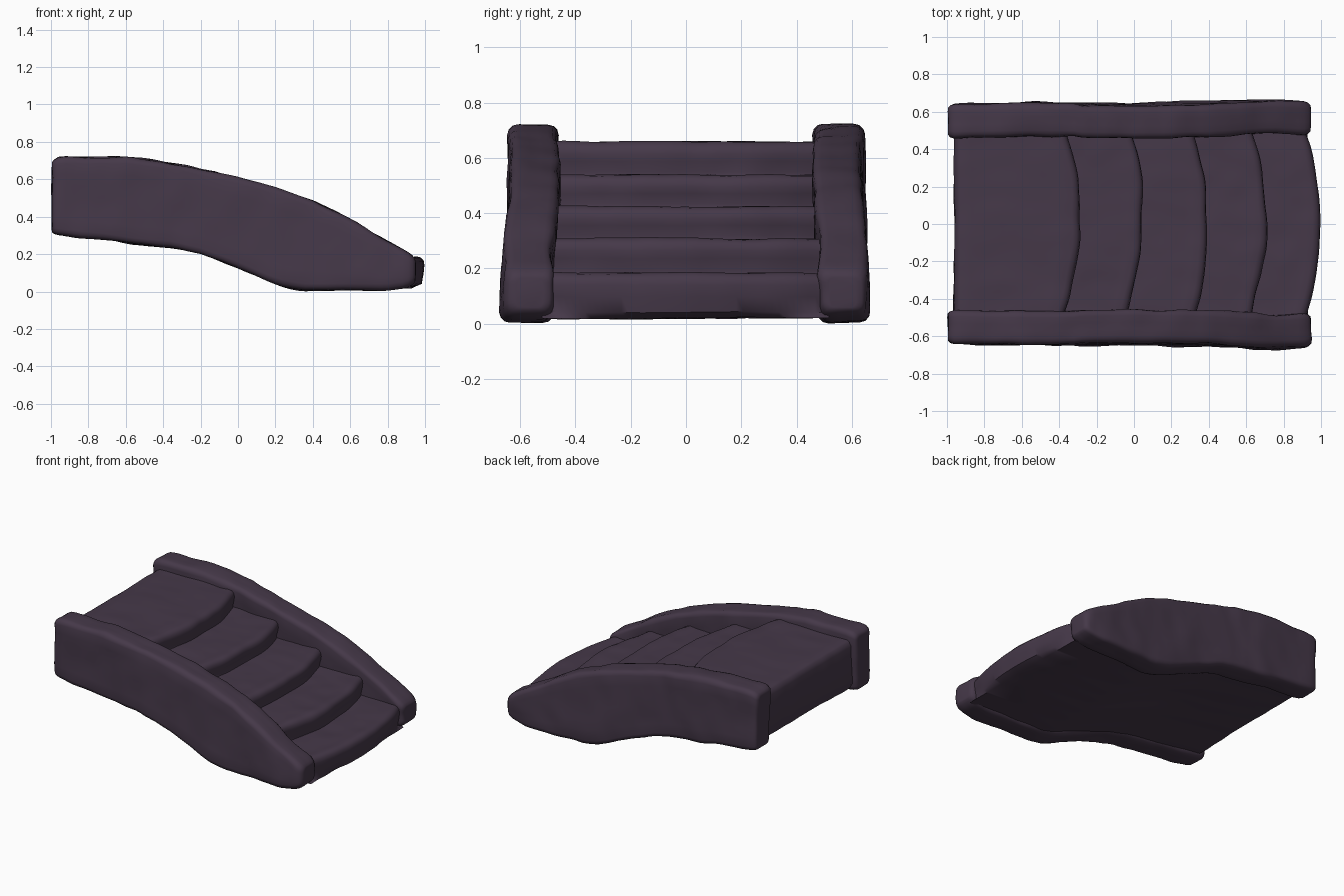
import bpy, bmesh, math
from mathutils import Vector, noise

if "Cube" in bpy.data.objects:
    bpy.data.objects.remove(bpy.data.objects["Cube"])

stone = bpy.data.materials.new("dark plum stone")
stone.diffuse_color = (0.060, 0.040, 0.066, 1)
stone.use_nodes = True
stone.node_tree.nodes["Principled BSDF"].inputs["Base Color"].default_value = stone.diffuse_color


def interp(table, x):
    # smooth-enough lookup in a list of (x, value)
    if x <= table[0][0]:
        return table[0][1]
    for (a, va), (b, vb) in zip(table, table[1:]):
        if x <= b:
            return va + (vb - va) * (x - a) / (b - a)
    return table[-1][1]


def loft(name, rings, amp, seed, angle):
    # skin closed rings, cap both ends, roughen like hewn stone
    bm = bmesh.new()
    rows = [[bm.verts.new(p) for p in r] for r in rings]
    n = len(rows[0])
    for a, b in zip(rows, rows[1:]):
        for i in range(n):
            bm.faces.new((a[i], a[(i + 1) % n], b[(i + 1) % n], b[i]))
    bm.faces.new(rows[0])
    bm.faces.new(rows[-1])
    bmesh.ops.recalc_face_normals(bm, faces=bm.faces)
    bm.normal_update()
    off = Vector((seed * 7.3, seed * 3.1, seed * 5.7))
    moves = []
    for v in bm.verts:
        d = noise.noise(v.co * 4 + off) + 0.6 * noise.noise(v.co * 9 + off)
        moves.append((v, v.normal * d * amp))
    for v, m in moves:
        v.co += m
        v.co.z = max(v.co.z, 0.0)
    me = bpy.data.meshes.new(name)
    bm.to_mesh(me)
    bm.free()
    me.materials.append(stone)
    ob = bpy.data.objects.new(name, me)
    bpy.context.collection.objects.link(ob)
    bpy.context.view_layer.objects.active = ob
    ob.select_set(True)
    bpy.ops.object.shade_smooth_by_angle(angle=math.radians(angle))
    ob.select_set(False)
    return ob


# side walls: curved rounded beams
TOP = [(-1, .70), (-.95, .72), (-.6, .718), (-.3, .68), (0, .61), (.2, .555), (.4, .485),
       (.6, .385), (.8, .275), (.9, .215), (.95, .18)]
BOT = [(-1, .305), (-.85, .29), (-.7, .275), (-.55, .25), (-.35, .235), (-.2, .2), (0, .125),
       (.15, .06), (.25, .025), (.35, .008), (.8, .008), (.9, .02), (.95, .045)]
MID = [(-1, .553), (-.5, .56), (0, .553), (.4, .56), (.75, .578), (.95, .565)]


def side_wall(name, side, seed):
    xs = [-.995, -.993, -.982, -.96] + [-.92 + .04 * i for i in range(46)] + [.91, .93, .943, .946]
    scale = {0: .55, 1: .8, 2: .93, len(xs) - 1: .55, len(xs) - 2: .8, len(xs) - 3: .93}
    rings = []
    for k, x in enumerate(xs):
        t, b = interp(TOP, x), interp(BOT, x)
        s = scale.get(k, 1)
        hw = .088 * s
        hh = (t - b) / 2 - .088 * (1 - s) * (.6 if t - b > .25 else .4)
        zc, r = (t + b) / 2, .034 * s
        ring = []
        corners = [(1, 1), (-1, 1), (-1, -1), (1, -1)]
        for c, (sy, sz) in enumerate(corners):
            for j in range(4):
                a = math.pi / 2 * (c + j / 3)
                ring.append((sy * (hw - r) + r * math.cos(a), sz * (hh - r) + r * math.sin(a)))
            ny, nz = corners[(c + 1) % 4]
            p0 = ring[-1]
            a = math.pi / 2 * (c + 1)
            p1 = (ny * (hw - r) + r * math.cos(a), nz * (hh - r) + r * math.sin(a))
            cuts = 6 if c % 2 else 3
            for j in range(1, cuts):
                f = j / cuts
                ring.append((p0[0] + (p1[0] - p0[0]) * f, p0[1] + (p1[1] - p0[1]) * f))
        lean = .018 if x > -.3 else .008
        rings.append([(x, side * (interp(MID, x) + y - lean * z / .2 * .5), zc + z) for y, z in ring])
    return loft(name, rings, .011, seed, 60)


side_wall("front_side_wall", -1, 1)
side_wall("back_side_wall", 1, 2)

# stair flight: stepped profile swept across, with bowed step fronts
STEPS = [(-.29, .66), (.05, .54), (.395, .425), (.705, .31), (.995, .185)]   # nose x, tread z
UNDER = [(.93, .02), (.65, .02), (.36, .02), (.25, .04), (0, .14), (-.2, .215), (-.35, .25),
         (-.55, .27), (-.75, .3)]


def stair_profile(y):
    pts = [(-.94, .325), (-.96, .36), (-.962, .5), (-.96, .62), (-.945, .65)]
    back = -.94
    for i, (nx, tz) in enumerate(STEPS):
        wob = .018 * noise.noise(Vector((y * 4, i * 5.3, 1.7)))
        bow = -.07 * abs(y / .47) ** 2.2 + wob * (i < 4) + .015 * y * (i < 2)
        x = nx + bow
        for f in (.02, .12, .25, .38, .5, .62, .75, .88):
            pts.append((back + (x - .04 - back) * f, tz - .003))
        low = STEPS[i + 1][1] - .003 if i < 4 else .03
        pts += [(x - .04, tz), (x - .018, tz - .006), (x - .004, tz - .022), (x, tz - .045),
                (x - .004, (tz + low) / 2 - .01), (x - .014, low + .012)]
        back = x - .018
    return pts + UNDER


ys = [-.52 + .026 * i for i in range(41)]
loft("stair_flight", [[(x, y, z) for x, z in stair_profile(y)] for y in ys], .007, 3, 50)
